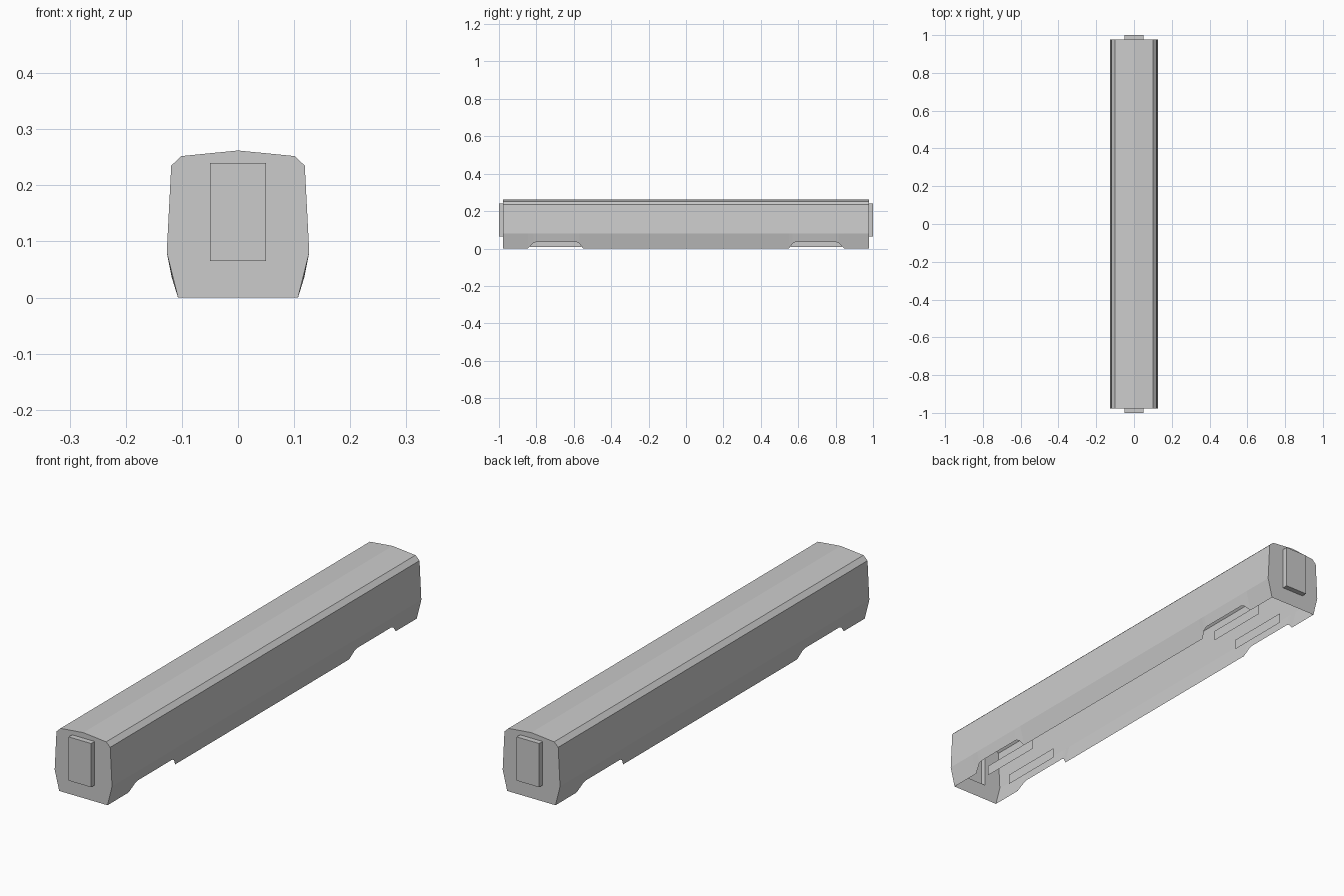
import bpy, bmesh

if "Cube" in bpy.data.objects:
    bpy.data.objects.remove(bpy.data.objects["Cube"])

END_Y, TIP_Y = 0.978, 1.0
DOOR_X, DOOR_LOW, DOOR_TOP = 0.05, 0.065, 0.24


def make_object(name, bm):
    mesh = bpy.data.meshes.new(name)
    bm.to_mesh(mesh)
    bm.free()
    obj = bpy.data.objects.new(name, mesh)
    bpy.context.collection.objects.link(obj)
    # Every part is one quarter, mirrored across x and y
    mirror = obj.modifiers.new("mirror", 'MIRROR')
    mirror.use_axis = (True, True, False)
    mirror.merge_threshold = 0.0005
    return obj


# Carriage shell: half cross-section above the skirt, swept along y
upper = [(0.127, 0.08), (0.119, 0.235), (0.101, 0.252), (0, 0.262)]
# Skirt lower edge: (y, z), rising over the bogie cut-out
skirt = [(0, 0), (0.55, 0), (0.57, 0.027), (0.585, 0.035),
         (0.80, 0.035), (0.815, 0.03), (0.845, 0), (END_Y, 0)]

bm = bmesh.new()
rows = []
for y, z in skirt:
    section = [(0.107 + z * 0.31, z)] + upper
    rows.append([bm.verts.new((x, -y, h)) for x, h in section])
for a, b in zip(rows, rows[1:]):
    for i in range(len(upper)):
        bm.faces.new((a[i], a[i + 1], b[i + 1], b[i]))

# End wall with a doorway opening
door = [(0, DOOR_TOP), (DOOR_X, DOOR_TOP), (DOOR_X, DOOR_LOW), (0, DOOR_LOW)]
inner = [bm.verts.new((x, -END_Y, z)) for x, z in door]
base = bm.verts.new((0, -END_Y, 0))
bm.faces.new([base] + rows[-1] + inner)

# Gangway pushed out of the end wall
outer = [bm.verts.new((x, -TIP_Y, z)) for x, z in door]
for i in range(3):
    bm.faces.new((inner[i], inner[i + 1], outer[i + 1], outer[i]))
bm.faces.new(outer)
bmesh.ops.recalc_face_normals(bm, faces=bm.faces[:])
make_object("carriage_shell", bm)

# Flat bogie panels hanging behind the skirt cut-outs
bm = bmesh.new()
corners = [(-0.56, 0.008), (-0.835, 0.008), (-0.835, 0.05), (-0.56, 0.05)]
face = bm.faces.new([bm.verts.new((0.054, y, z)) for y, z in corners])
face.normal_update()
if face.normal.x < 0:
    face.normal_flip()
make_object("bogie_panels", bm)
